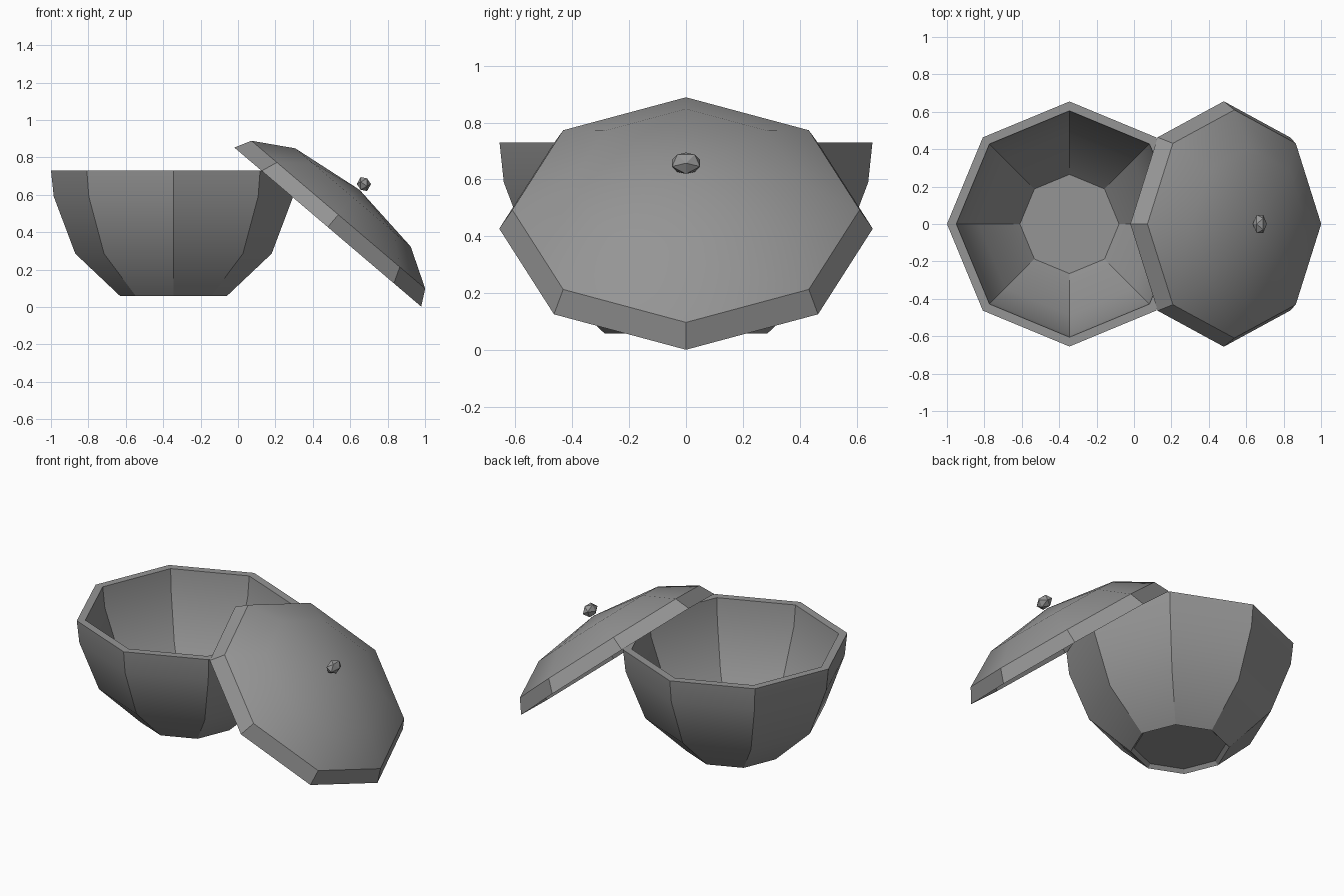
import bpy
import bmesh
import math
from mathutils import Matrix

SIDES = 8

if "Cube" in bpy.data.objects:
    bpy.data.objects.remove(bpy.data.objects["Cube"], do_unlink=True)

grey = bpy.data.materials.new("stone_grey")
grey.use_nodes = True
grey.diffuse_color = (0.3, 0.3, 0.3, 1)
grey.node_tree.nodes["Principled BSDF"].inputs["Base Color"].default_value = (0.3, 0.3, 0.3, 1)


def finish(name, bm, matrix, smooth_angle=None):
    """Turn a bmesh into a placed, coloured object."""
    bmesh.ops.recalc_face_normals(bm, faces=bm.faces)
    mesh = bpy.data.meshes.new(name)
    bm.to_mesh(mesh)
    bm.free()
    mesh.materials.append(grey)
    obj = bpy.data.objects.new(name, mesh)
    bpy.context.collection.objects.link(obj)
    obj.matrix_world = matrix
    if smooth_angle:
        bpy.ops.object.select_all(action="DESELECT")
        obj.select_set(True)
        bpy.context.view_layer.objects.active = obj
        bpy.ops.object.shade_smooth_by_angle(angle=math.radians(smooth_angle))


def lathe(profile, closed=False):
    """Turn (radius, height) points into an octagonal shell; radius 0 is a pole."""
    bm = bmesh.new()
    rings = []
    for r, z in profile:
        if r == 0:
            rings.append([bm.verts.new((0, 0, z))] * SIDES)
        else:
            turns = [2 * math.pi * i / SIDES for i in range(SIDES)]
            rings.append([bm.verts.new((r * math.cos(a), r * math.sin(a), z)) for a in turns])
    pairs = list(zip(rings, rings[1:]))
    if closed:
        pairs.append((rings[-1], rings[0]))
    for low, high in pairs:
        for i in range(SIDES):
            j = (i + 1) % SIDES
            corners = [low[i], low[j], high[j], high[i]]
            bm.faces.new(list(dict.fromkeys(corners)))
    return bm


# Bowl: outer wall, rim, inner wall, and a floor set slightly up inside the foot
bowl_profile = [(0.285, 0.058), (0.525, 0.285), (0.64, 0.59), (0.655, 0.73),
                (0.605, 0.73), (0.59, 0.6), (0.485, 0.32), (0.265, 0.08)]
finish("bowl_wall", lathe(bowl_profile, closed=True), Matrix.Translation((-0.345, 0, 0)), 30)

bm = bmesh.new()
bmesh.ops.create_circle(bm, cap_ends=True, segments=SIDES, radius=0.265)
finish("bowl_floor", bm, Matrix.Translation((-0.345, 0, 0.08)))

# Lid: thin dome leaning on the bowl
lean = Matrix.Translation((0.48, 0, 0.427)) @ Matrix.Rotation(math.radians(40.4), 4, "Y")
lid_profile = [(0, 0.262), (0.405, 0.208), (0.61, 0.087), (0.656, 0)]
finish("lid", lathe(lid_profile), lean, 30)

# Faceted knob at the top of the lid, wider than it is deep
bm = bmesh.new()
bmesh.ops.create_icosphere(bm, subdivisions=1, radius=1)
bmesh.ops.rotate(bm, verts=bm.verts, matrix=Matrix.Rotation(math.radians(90), 3, "Y"))
bmesh.ops.scale(bm, verts=bm.verts, vec=(0.038, 0.058, 0.042))
finish("lid_knob", bm, Matrix.Translation((0.673, 0, 0.657)))
